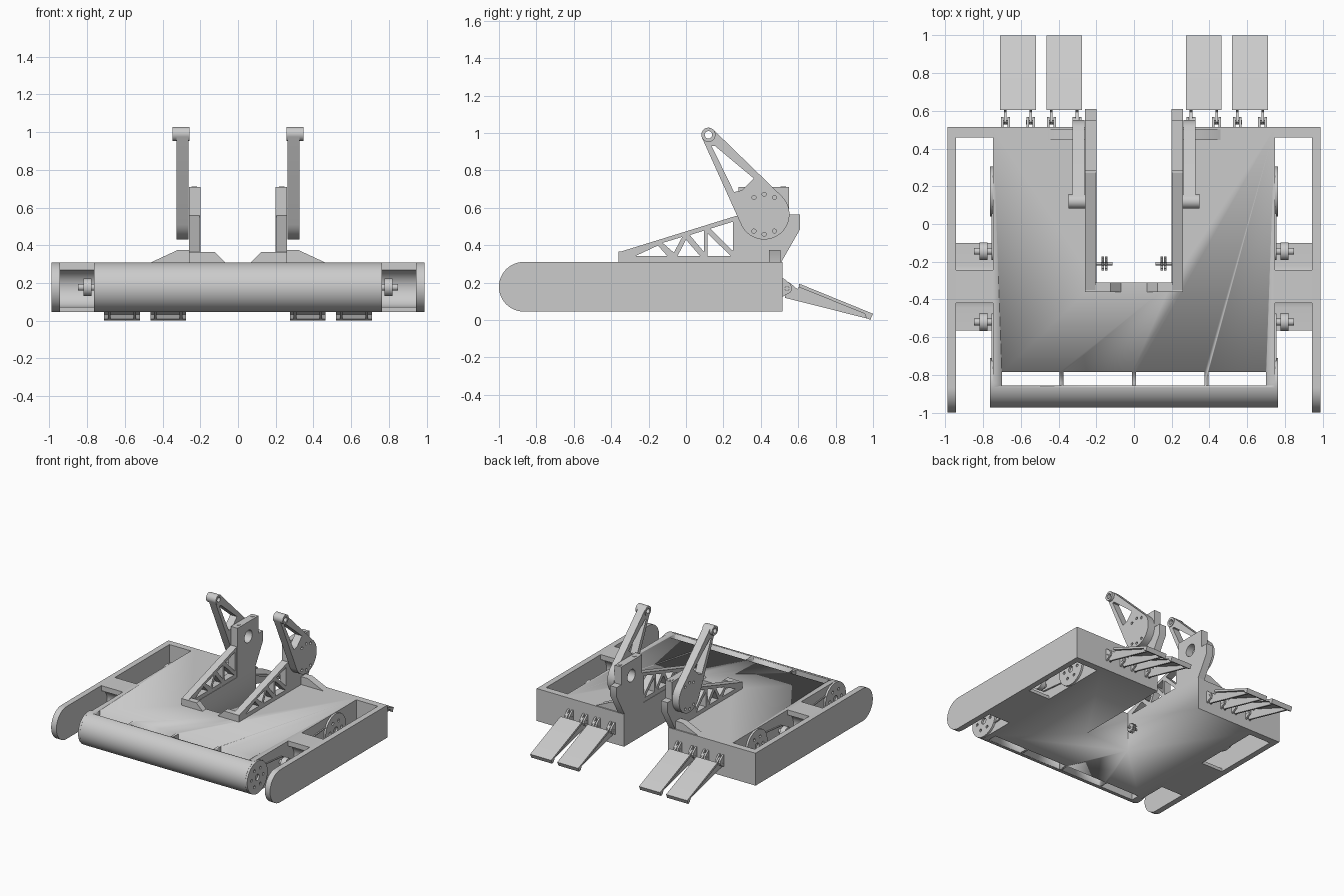
import bpy, bmesh, math
from mathutils import Matrix, Vector

if "Cube" in bpy.data.objects:
    bpy.data.objects.remove(bpy.data.objects["Cube"])

AXES = {
    'X': Matrix(((0, 0, 1), (1, 0, 0), (0, 1, 0))),    # profile in (y, z)
    'Y': Matrix(((1, 0, 0), (0, 0, -1), (0, 1, 0))),   # profile in (x, z)
    'Z': Matrix.Identity(3),                           # profile in (x, y)
}


def circle(c, r, n=24):
    return [(c[0] + r * math.cos(2 * math.pi * i / n), c[1] + r * math.sin(2 * math.pi * i / n)) for i in range(n)]


def hull(c1, r1, c2, r2, n=28):
    """Outline of a belt wrapped around two circles."""
    dx, dy = c2[0] - c1[0], c2[1] - c1[1]
    a = math.atan2(dy, dx)
    b = math.acos((r1 - r2) / math.hypot(dx, dy))
    pts = []
    for c, r, s, e in ((c2, r2, a - b, a + b), (c1, r1, a + b, a + 2 * math.pi - b)):
        for i in range(n + 1):
            t = s + (e - s) * i / n
            pts.append((c[0] + r * math.cos(t), c[1] + r * math.sin(t)))
    return pts


def prism(name, loops, lo, hi, axis='X', mirror=False):
    """Extrude an outline with holes along an axis, from lo to hi."""
    cu = bpy.data.curves.new(name, 'CURVE')
    cu.dimensions, cu.fill_mode = '2D', 'BOTH'
    cu.extrude = (hi - lo) / 2
    for loop in loops:
        sp = cu.splines.new('POLY')
        sp.points.add(len(loop) - 1)
        for p, q in zip(sp.points, loop):
            p.co = (q[0], q[1], 0, 1)
        sp.use_cyclic_u = True
    tmp = bpy.data.objects.new(name + "_tmp", cu)
    bpy.context.collection.objects.link(tmp)
    bpy.context.view_layer.update()
    me = bpy.data.meshes.new_from_object(tmp.evaluated_get(bpy.context.evaluated_depsgraph_get()))
    bpy.data.objects.remove(tmp)
    mid = (lo + hi) / 2 * (-1 if axis == 'Y' else 1)
    me.transform(AXES[axis].to_4x4() @ Matrix.Translation((0, 0, mid)))
    bm = bmesh.new()
    bm.from_mesh(me)
    bmesh.ops.remove_doubles(bm, verts=bm.verts, dist=1e-5)
    if mirror:
        dup = bmesh.ops.duplicate(bm, geom=bm.verts[:] + bm.edges[:] + bm.faces[:])['geom']
        for v in dup:
            if isinstance(v, bmesh.types.BMVert):
                v.co.x *= -1
    bmesh.ops.recalc_face_normals(bm, faces=bm.faces)
    bm.to_mesh(me)
    bm.free()
    me.name = name
    ob = bpy.data.objects.new(name, me)
    bpy.context.collection.objects.link(ob)
    for o in bpy.context.selected_objects:
        o.select_set(False)
    ob.select_set(True)
    bpy.context.view_layer.objects.active = ob
    bpy.ops.object.shade_smooth_by_angle(angle=math.radians(30))
    return ob


def rect(x0, y0, x1, y1):
    return [(x0, y0), (x1, y0), (x1, y1), (x0, y1)]


def bullet(yc, back, r=0.1325, zc=0.1775, n=32):
    """Round-nosed side profile with a square back."""
    arc = [(yc - r * math.sin(math.pi * i / n), zc + r * math.cos(math.pi * i / n)) for i in range(n + 1)]
    return arc + [(back, zc - r), (back, zc + r)]


ZB, ZT, ZC = 0.045, 0.31, 0.1775

# Main hull with rounded nose, rear notch and ribbed front slot
body = prism("main_hull", [bullet(-0.842, 0.515)], -0.748, 0.748)
cutters = [prism("notch_cutter", [rect(-0.2, -0.31, 0.2, 0.7)], -0.1, 0.5, 'Z')]
for a, b in ((-0.7, -0.395), (-0.375, -0.01), (0.01, 0.375), (0.395, 0.7)):
    cutters.append(prism("slot_cutter", [rect(a, -0.857, b, -0.785)], -0.1, 0.5, 'Z'))
for c in cutters:
    m = body.modifiers.new("cut", 'BOOLEAN')
    m.operation, m.solver, m.object = 'DIFFERENCE', 'EXACT', c
bpy.context.view_layer.update()
cut_mesh = bpy.data.meshes.new_from_object(body.evaluated_get(bpy.context.evaluated_depsgraph_get()))
body.modifiers.clear()
body.data = cut_mesh
for c in cutters:
    bpy.data.objects.remove(c)

# Outer rails and rear wall wings
prism("side_rail", [bullet(-0.8675, 0.515)], 0.943, 0.99, mirror=True)
prism("rear_wing", [rect(0.46, ZB, 0.515, ZT)], 0.748, 0.943, mirror=True)

# Cross braces with scooped front and back faces
scoop_f = [(-0.445 + 0.1 * math.sin(t), 0.172 - 0.1 * math.cos(t)) for t in [math.pi * 0.92 * i / 20 for i in range(21)]]
front = [(-0.565, ZB), (-0.565, 0.072)] + scoop_f + [(-0.42, ZT)]
back = [(-0.665 - y, z) for y, z in reversed(front)]
prism("cross_brace", [front + back], 0.748, 0.943, mirror=True)

# Drive plates with bolt holes, and axle hubs
for label, disc, axle in (("front", -0.842, -0.52), ("rear", 0.172, -0.145)):
    holes = [circle((disc + 0.075 * math.cos(k * math.pi / 3), ZC + 0.075 * math.sin(k * math.pi / 3)), 0.012, 12)
             for k in range(6)]
    prism(label + "_drive_disc", [circle((disc, ZC), 0.132, 48), circle((disc, ZC), 0.025)] + holes,
          0.749, 0.765, mirror=True)
    prism(label + "_belt", [hull((disc, ZC), 0.075, (axle, ZC), 0.045), hull((disc, ZC), 0.068, (axle, ZC), 0.038)],
          0.748, 0.757, mirror=True)
    prism(label + "_axle", [circle((axle, ZC), 0.018)], 0.748, 0.848, mirror=True)
    prism(label + "_axle_hub", [circle((axle, ZC), 0.047, 32)], 0.778, 0.82, mirror=True)

# Truss side frames of the lifter
truss_holes = [
    [(-0.27, .342), (-0.10, .342), (-0.15, .398)],
    [(-0.125, .412), (-0.02, .444), (-0.065, .36)],
    [(-0.045, .342), (0.075, .342), (0.0, .43)],
    [(0.02, .454), (0.095, .477), (0.095, .365)],
    [(0.115, .342), (0.24, .342), (0.115, .462)],
    [(0.13, .488), (0.25, .525), (0.25, .37)],
]
prism("truss_frame", [[(-0.36, ZT), (0.27, ZT), (0.27, 0.557), (-0.36, 0.362)], circle((-0.34, 0.337), 0.013, 16)]
      + truss_holes, 0.203, 0.26, mirror=True)

# Towers with bearing hole and top screws
prism("tower", [[(0.27, ZT), (0.51, ZT), (0.61, 0.485), (0.61, 0.565), (0.55, 0.565), (0.55, 0.71), (0.28, 0.71),
                 (0.28, 0.557), (0.27, 0.557)], circle((0.42, 0.59), 0.05, 32)], 0.2, 0.26, mirror=True)
for y in (0.335, 0.52):
    prism("tower_screw", [circle((0.232, y), 0.015, 16)], 0.705, 0.713, 'Z', mirror=True)

# Frame feet and outer gussets on the deck
prism("front_foot", [[(0.07, ZT), (0.26, ZT), (0.26, 0.365), (0.125, 0.365)]], -0.36, -0.31, 'Y', mirror=True)
prism("outer_gusset", [[(0.255, ZT), (0.46, ZT), (0.32, 0.375), (0.255, 0.375)]], 0.445, 0.505, 'Y', mirror=True)

# Crank arms: round hub, two bars meeting at an eye
hub, tip = (0.418, 0.565), (0.12, 0.99)
bolts = [circle((hub[0] + dy, hub[1] + s * dz), 0.011, 14)
         for s in (1, -1) for dy, dz in ((-0.055, 0.09), (0, 0.107), (0.055, 0.09))]
prism("crank_arm", [hull(hub, 0.135, tip, 0.038), circle(tip, 0.02),
                    [(0.137, 0.93), (0.155, 0.93), (0.362, 0.757), (0.345, 0.738), (0.30, 0.693), (0.257, 0.684)]]
      + bolts, 0.263, 0.325, mirror=True)
prism("crank_eye", [circle(tip, 0.038, 32), circle(tip, 0.02)], 0.258, 0.347, mirror=True)

# Small sprockets inside the notch
gear = []
for i in range(12):
    for k, r in ((0, .028), (.25, .037), (.55, .037), (.8, .028)):
        t = 2 * math.pi * (i + k) / 12
        gear.append((-0.21 + r * math.cos(t), ZC + r * math.sin(t)))
for a, b in ((0.14, 0.153), (0.16, 0.173)):
    prism("sprocket", [gear], a, b, mirror=True)
prism("sprocket_shaft", [circle((-0.21, ZC), 0.009, 16)], 0.113, 0.205, mirror=True)

# Hinged rear wedges: sloping plate, tapered side walls, hinge lugs
pin = (0.54, 0.168)
wall = [(0.53, 0.118), (0.975, 0.006), (0.995, 0.03), (0.605, 0.18), (0.595, 0.165), (0.56, 0.195), (0.54, 0.205),
        (0.527, 0.19)]
for x0 in (0.275, 0.52):
    x1 = x0 + 0.19
    prism("wedge_plate", [[(0.605, 0.175), (0.605, 0.192), (0.62, 0.188), (1.0, 0.033), (0.985, 0.0), (0.965, 0.01), (0.955, 0.033)]],
          x0, x1, mirror=True)
    for s in (x0 + 0.02, x1 - 0.034):
        prism("wedge_wall", [wall, circle(pin, 0.012, 12)], s, s + 0.014, mirror=True)
    for s in (x0 + 0.036, x1 - 0.018, x0 + 0.004, x1 - 0.052):
        prism("hinge_lug", [[(0.51, 0.222), (0.525, 0.22), (0.56, 0.19), (0.567, 0.168), (0.56, 0.148), (0.54, 0.138),
                             (0.51, 0.12)], circle(pin, 0.012, 12)], s, s + 0.014, mirror=True)
    for s in (x0 + 0.004, x1 - 0.052):
        prism("hinge_pin", [circle(pin, 0.011, 12)], s, s + 0.048, mirror=True)
